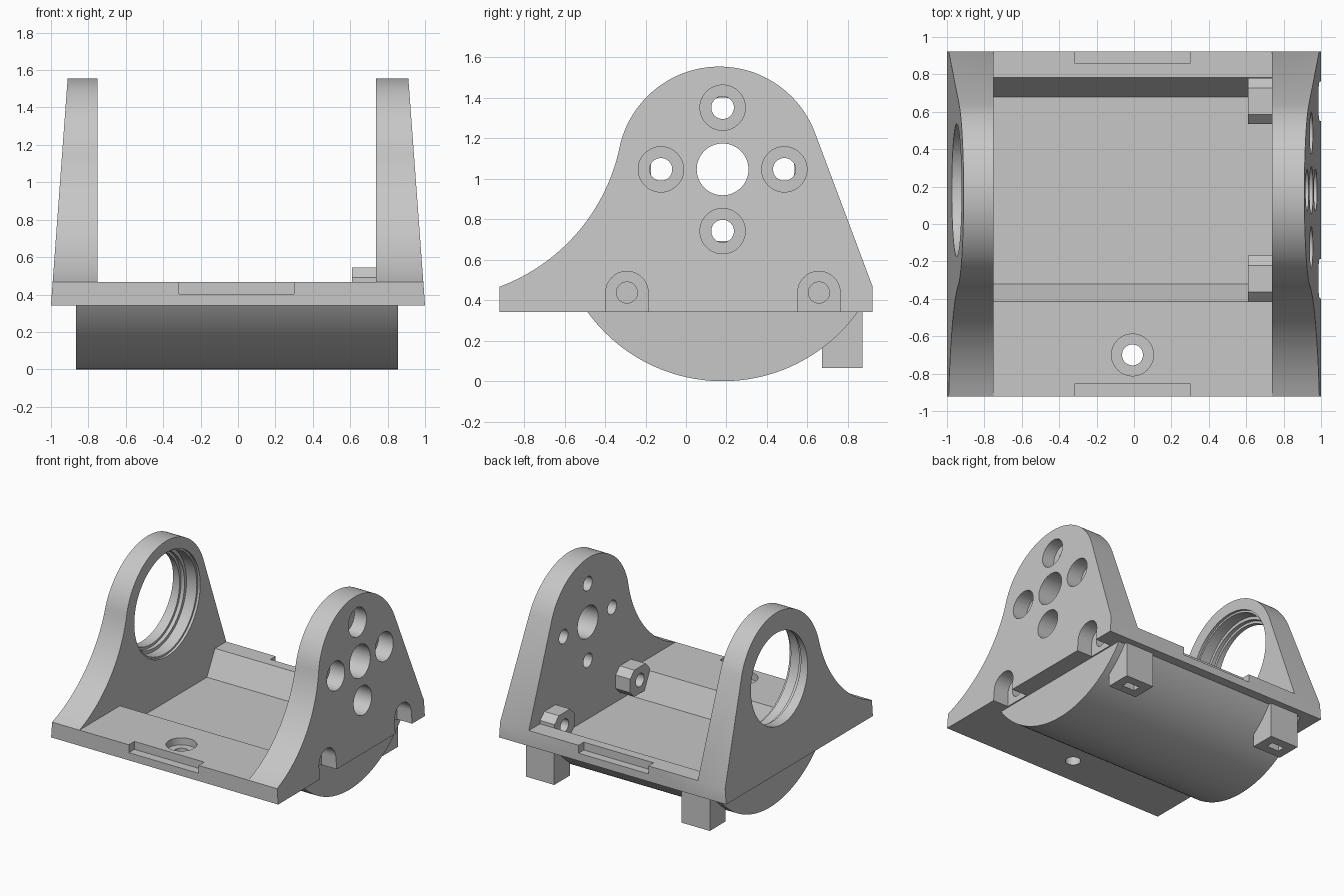
import bpy, bmesh
from math import sin, cos, radians, pi
from mathutils import Vector

cube = bpy.data.objects.get("Cube")
if cube:
    bpy.data.objects.remove(cube, do_unlink=True)

grey = bpy.data.materials.new("light grey plastic")
grey.use_nodes = True
colour = (0.57, 0.57, 0.57, 1)
grey.diffuse_color = colour
grey.node_tree.nodes["Principled BSDF"].inputs["Base Color"].default_value = colour


def arc(cy, cz, r, start, end, n):
    """Points on an arc in the side plane, angles in degrees."""
    angles = [radians(start + (end - start) * i / n) for i in range(n + 1)]
    return [(cy + r * cos(a), cz + r * sin(a)) for a in angles]


def make(name, bm):
    bmesh.ops.recalc_face_normals(bm, faces=bm.faces[:])
    mesh = bpy.data.meshes.new(name)
    bm.to_mesh(mesh)
    bm.free()
    mesh.materials.append(grey)
    obj = bpy.data.objects.new(name, mesh)
    bpy.context.collection.objects.link(obj)
    return obj


def prism(name, points, x0, x1):
    """Extrude a (y, z) outline along x; x0 and x1 may be functions of z."""
    bm = bmesh.new()
    rings = []
    for x in (x0, x1):
        rings.append([bm.verts.new((x(z) if callable(x) else x, y, z)) for y, z in points])
        bm.faces.new(rings[-1])
    n = len(points)
    for i in range(n):
        j = (i + 1) % n
        bm.faces.new((rings[0][i], rings[0][j], rings[1][j], rings[1][i]))
    return make(name, bm)


def box(name, x0, x1, y0, y1, z0, z1):
    return prism(name, [(y0, z0), (y1, z0), (y1, z1), (y0, z1)], x0, x1)


def bore(y, z, r, x0, x1):
    return prism("bore_cutter", arc(y, z, r, 0, 360, 64)[:-1], x0, x1)


def upright_bore(x, y, r, z0, z1):
    bm = bmesh.new()
    bmesh.ops.create_cone(bm, cap_ends=True, segments=48, radius1=r, radius2=r, depth=z1 - z0)
    bmesh.ops.translate(bm, verts=bm.verts[:], vec=Vector((x, y, (z0 + z1) / 2)))
    return make("bore_cutter", bm)


def combine(obj, others, operation):
    """Join or subtract the other solids, bake the result and remove them."""
    for other in others:
        other.hide_render = True
        mod = obj.modifiers.new("solid", 'BOOLEAN')
        mod.operation = operation
        mod.solver = 'EXACT'
        mod.object = other
    graph = bpy.context.evaluated_depsgraph_get()
    mesh = bpy.data.meshes.new_from_object(obj.evaluated_get(graph))
    obj.modifiers.clear()
    obj.data = mesh
    for other in others:
        bpy.data.objects.remove(other, do_unlink=True)


PLATE_LOW, PLATE_TOP = 0.342, 0.466
LEFT_IN, RIGHT_IN = -0.75, 0.738
HALF = 0.923
AXIS_Y, AXIS_Z = 0.181, 1.047
BOLTS = (-0.292, 0.657)
BOLT_Z = 0.438


def outer(z):
    return 1.0 - 0.0735 * (z - PLATE_LOW)


def trough():
    return prism("trough_cutter", [(-0.32, 0.275), (0.68, 0.275), (0.782, PLATE_TOP),
                                   (0.782, 0.6), (-0.415, 0.6), (-0.415, PLATE_TOP)],
                 LEFT_IN, RIGHT_IN)


# Side walls: round head, sweeping front, straight sloping back
outline = [(-HALF, PLATE_LOW), (HALF, PLATE_LOW), (HALF, PLATE_TOP)]
outline += arc(0.165, 1.05, 0.505, 21, 168, 48)
outline += arc(-1.25, 1.35, 0.942, -12, -68, 28)[1:] + [(-HALF, PLATE_TOP)]
holed_wall = prism("holed_wall", outline, RIGHT_IN, outer)
ring_wall = prism("ring_wall", outline, LEFT_IN, lambda z: -outer(z))

# Rounded belly under the plate
belly_profile = arc(AXIS_Y, 0.823, 0.823, -144.5, -35.5, 56)
belly_profile += [(0.85, 0.40), (-0.49, 0.40)]
belly = prism("rounded_belly", belly_profile, -0.865, 0.855)

# One solid frame: base plate, belly and both walls
frame = box("cradle_frame", LEFT_IN, RIGHT_IN, -HALF, HALF, PLATE_LOW, PLATE_TOP)
combine(frame, [belly, holed_wall, ring_wall], 'UNION')

# Trough, latch notches and screw hole in the plate
cutters = [trough(),
           box("notch_cutter", -0.315, 0.3, -1.1, -0.853, 0.403, 0.6),
           box("notch_cutter", -0.315, 0.3, 0.857, 1.1, 0.403, 0.6),
           upright_bore(-0.008, -0.70, 0.056, 0.2, 0.6),
           upright_bore(-0.008, -0.70, 0.112, 0.41, 0.6)]

# Stepped ring opening in the right wall
cutters += [bore(AXIS_Y, AXIS_Z, 0.355, -1.2, -0.6),
            bore(AXIS_Y, AXIS_Z, 0.375, -0.89, -0.6),
            bore(AXIS_Y, AXIS_Z, 0.40, -0.86, -0.6),
            bore(AXIS_Y, AXIS_Z, 0.415, -0.77, -0.6)]

# Centre hole, four counterbored holes and two bolt slots in the left wall
cutters.append(bore(AXIS_Y, AXIS_Z, 0.128, 0.6, 1.2))
for k in range(4):
    y = AXIS_Y + 0.305 * cos(k * pi / 2)
    z = AXIS_Z + 0.305 * sin(k * pi / 2)
    cutters += [bore(y, z, 0.056, 0.6, 1.2), bore(y, z, 0.112, 0.82, 1.2)]
for y in BOLTS:
    slot = [(y - 0.105, 0.2), (y + 0.105, 0.2)] + arc(y, BOLT_Z, 0.105, 0, 180, 24)
    cutters += [prism("slot_cutter", slot, 0.865, 1.2), bore(y, BOLT_Z, 0.052, 0.6, 1.2)]
combine(frame, cutters, 'DIFFERENCE')
parts = [frame]

# Rear feet with a small slot underneath
for side, x0, x1 in (("left", 0.55, 0.80), ("right", -0.82, -0.57)):
    foot = box(side + "_rear_foot", x0, x1, 0.672, 0.872, 0.064, 0.36)
    mid = (x0 + x1) / 2
    combine(foot, [trough(), box("slot_cutter", mid - 0.055, mid + 0.055, 0.74, 0.80, 0.0, 0.15)],
            'DIFFERENCE')
    parts.append(foot)

# Chamfered bolt bosses on the inner face of the holed wall
for place, y in zip(("front", "rear"), BOLTS):
    w, h, c = 0.123, 0.106, 0.052
    corners = [(w, h - c), (w - c, h), (c - w, h), (-w, h - c),
               (-w, c - h), (c - w, -h), (w - c, -h), (w, c - h)]
    boss = prism(place + "_bolt_boss", [(y + a, BOLT_Z + b) for a, b in corners], 0.61, RIGHT_IN)
    combine(boss, [bore(y, BOLT_Z, 0.052, 0.5, 0.9)], 'DIFFERENCE')
    parts.append(boss)

# Smooth curved surfaces, crisp edges
bpy.ops.object.select_all(action='DESELECT')
for part in parts:
    part.select_set(True)
bpy.context.view_layer.objects.active = parts[0]
bpy.ops.object.shade_smooth_by_angle(angle=radians(25))
